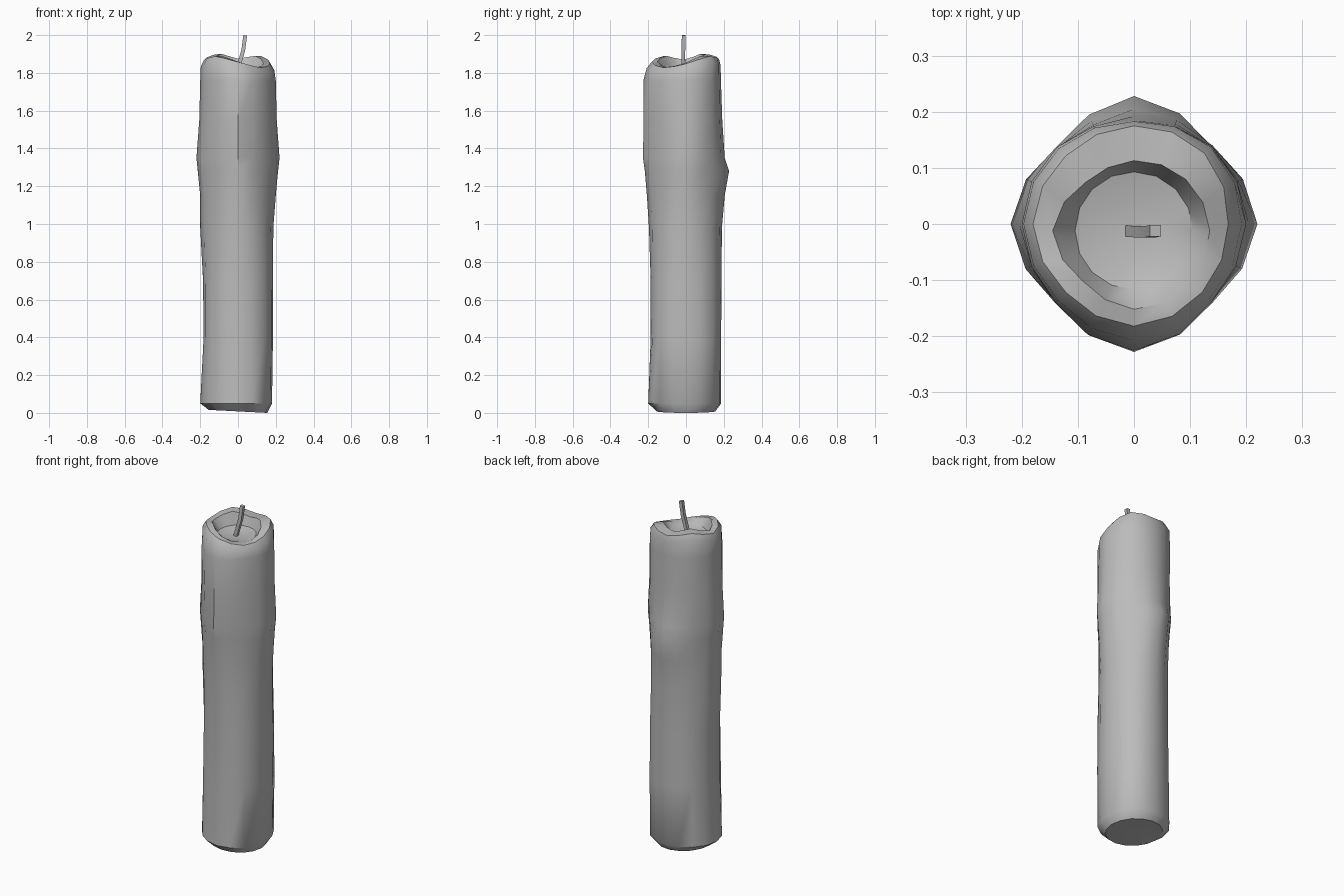
import bpy, bmesh, math
from mathutils import Vector

cube = bpy.data.objects.get("Cube")
if cube:
    bpy.data.objects.remove(cube, do_unlink=True)

SIDES = 16


def material(name, grey):
    mat = bpy.data.materials.new(name)
    mat.use_nodes = True
    colour = (grey, grey, grey, 1)
    mat.diffuse_color = colour
    mat.node_tree.nodes["Principled BSDF"].inputs["Base Color"].default_value = colour
    return mat


def around(keys, i):
    """Smooth closed interpolation of evenly spaced keys at side i."""
    n = len(keys)
    t = i * n / SIDES
    k = int(t)
    f = t - k
    a, b, c, d = (keys[(k + j) % n] for j in (-1, 0, 1, 2))
    return b + f * ((c - a) + f * (2 * a - 5 * b + 4 * c - d + f * (3 * (b - c) + d - a))) / 2


def make_object(name, rings, mat, angle):
    """Skin a stack of rings and close both ends."""
    bm = bmesh.new()
    loops = [[bm.verts.new(p) for p in ring] for ring in rings]
    for low, high in zip(loops, loops[1:]):
        n = len(low)
        for i in range(n):
            j = (i + 1) % n
            bm.faces.new((low[i], low[j], high[j], high[i]))
    bm.faces.new(loops[0][::-1])
    bm.faces.new(loops[-1])
    bmesh.ops.recalc_face_normals(bm, faces=bm.faces)
    mesh = bpy.data.meshes.new(name)
    bm.to_mesh(mesh)
    bm.free()
    mesh.materials.append(mat)
    obj = bpy.data.objects.new(name, mesh)
    bpy.context.collection.objects.link(obj)
    bpy.ops.object.select_all(action="DESELECT")
    obj.select_set(True)
    bpy.context.view_layer.objects.active = obj
    bpy.ops.object.shade_smooth_by_angle(angle=math.radians(angle))
    return obj


def ring(radii, height, centre=(0, 0)):
    """Radii start at +x and run by way of the back, -x and the front."""
    points = []
    for i in range(SIDES):
        a = math.tau * i / SIDES
        r = around(radii, i)
        points.append((centre[0] + r * math.cos(a), centre[1] + r * math.sin(a), height(i)))
    return points


def level(z):
    return lambda i: z


wax = material("grey wax", 0.5)

# Uneven wax column: height, then radii at +x, back, -x, front and diagonals
column = [
    (0.05, .18, .186, .20, .20, .188, .19),
    (0.40, .185, .186, .182, .187, .19, .186),
    (0.70, .185, .188, .185, .187, .188, .182),
    (0.98, .187, .19, .20, .196, .182, .182),
    (1.15, .20, .205, .20, .207, .182, .187),
    (1.28, .212, .228, .213, .218, .188, .192),
    (1.35, .22, .205, .22, .228, .19, .195),
    (1.55, .205, .192, .205, .224, .188, .192),
    (1.76, .20, .185, .20, .226, .188, .194),
]


def column_keys(e, n, w, s, right, left):
    return [e, right + .008, n, left, w, left + .004, s, right + .008]


# Wavy melted rim
rim_height = [1.85, 1.89, 1.875, 1.90, 1.87, 1.89, 1.86, 1.83]
shoulder = [.192, .194, .183, .19, .197, .192, .208, .19]
rim_outer = [.168, .178, .175, .172, .18, .172, .182, .172]
rim_inner = [.135, .13, .125, .122, .145, .128, .14, .137]
centre = (0, -.012)


def rim(offset):
    return lambda i: around(rim_height, i) + offset


# Tilted, chamfered base
rings = [ring([.155], lambda i: .008 - .008 * math.cos(math.tau * i / SIDES))]
rings += [ring(column_keys(*row[1:]), level(row[0])) for row in column]
rings += [
    ring(shoulder, rim(-.035)),
    ring(rim_outer, rim(-.002)),
    ring(rim_inner, rim(0), centre),
    ring([.105], level(1.825), centre),
    ring([.05], level(1.812), centre),
]
make_object("candle_body", rings, wax, 38)

# Bent square wick
path = [Vector(p) for p in
        [(-.008, -.012, 1.80), (.012, -.014, 1.865), (.028, -.014, 1.92), (.038, -.012, 1.999)]]
wick = []
for k, p in enumerate(path):
    along = (path[min(k + 1, 3)] - path[max(k - 1, 0)]).normalized()
    across = Vector((0, 1, 0))
    out = across.cross(along)
    h = .010
    wick.append([p + h * (u * out + v * across)
                 for u, v in ((-1, -1), (1, -1), (1, 1), (-1, 1))])
make_object("wick", wick, wax, 30)
